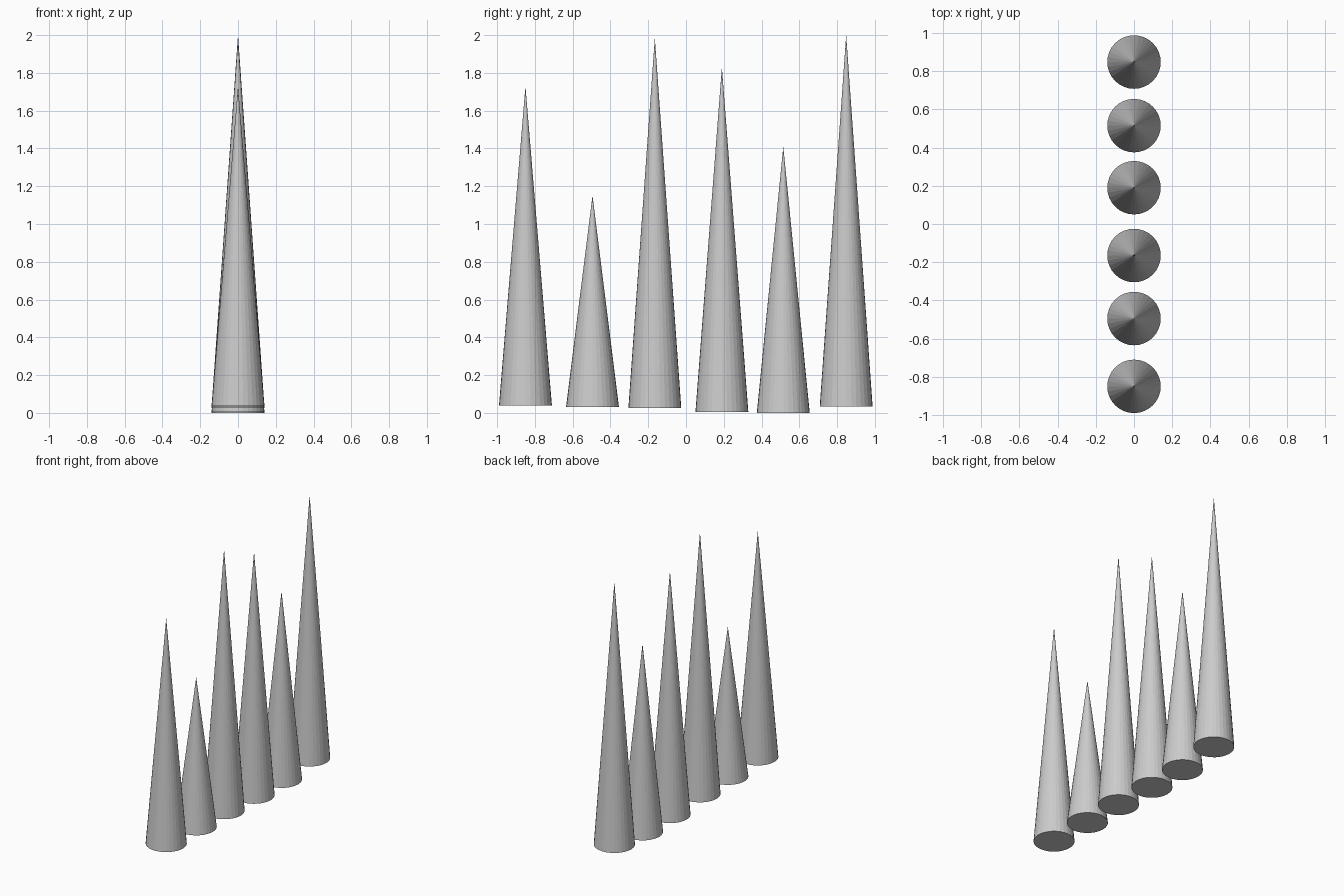
import bpy

if "Cube" in bpy.data.objects:
    bpy.data.objects.remove(bpy.data.objects["Cube"])

RADIUS = 0.14
SIDES = 32

# (y position, base height, tip height) of each spike, front to back
spikes = [
    (-0.85, 0.04, 1.73),
    (-0.495, 0.03, 1.15),
    (-0.165, 0.025, 1.985),
    (0.19, 0.005, 1.83),
    (0.515, 0.0, 1.41),
    (0.848, 0.033, 2.0),
]


# One closed, flat-shaded cone between its base and tip heights
def add_spike(name, y, base, tip):
    bpy.ops.mesh.primitive_cone_add(
        vertices=SIDES, radius1=RADIUS, radius2=0, depth=tip - base,
        location=(0, y, (base + tip) / 2))
    bpy.context.object.name = name


# Row of spikes
for i, (y, base, tip) in enumerate(spikes, 1):
    add_spike(f"spike_{i}", y, base, tip)
